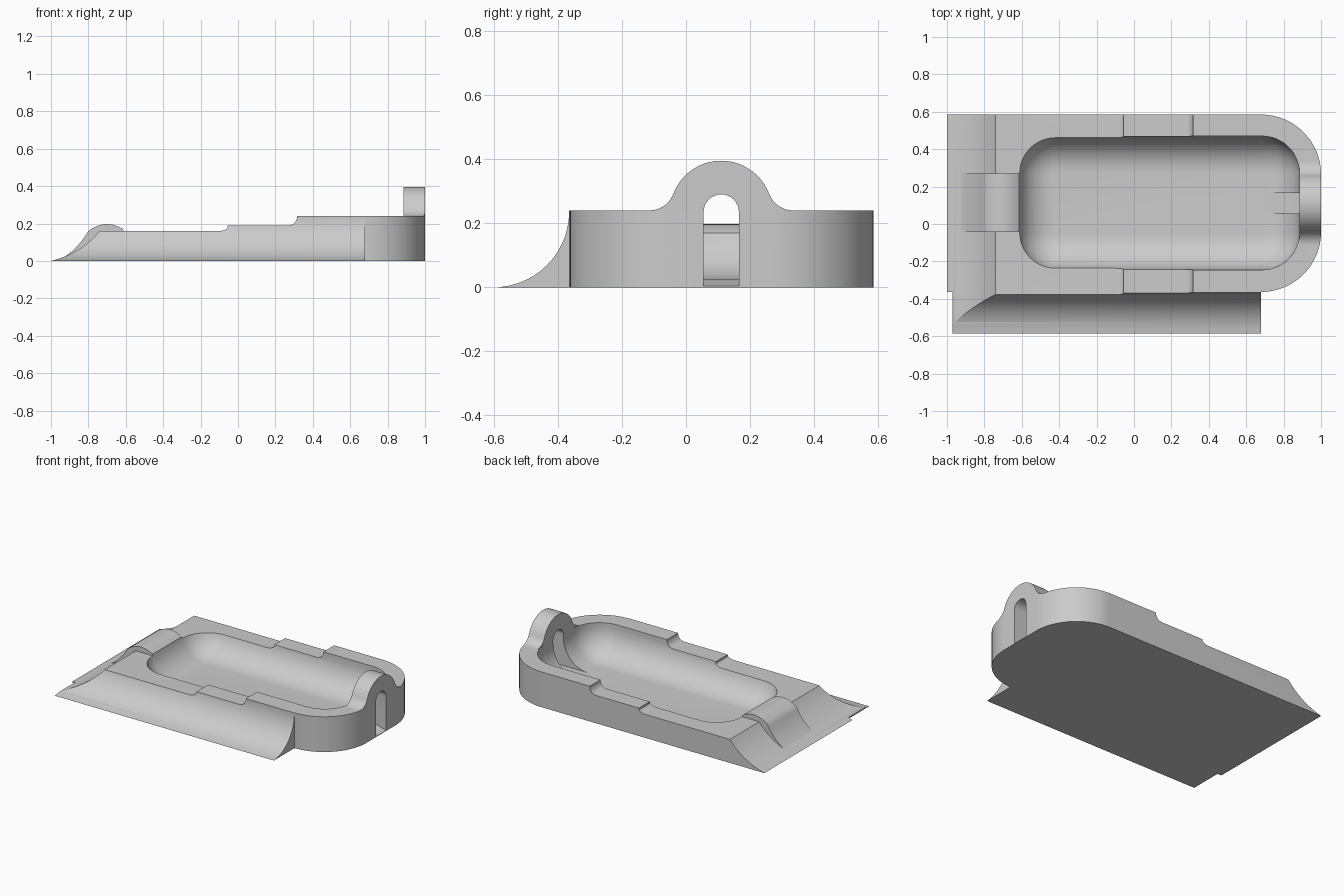
import bpy, bmesh
from math import sin, cos, pi, radians, atan2

if "Cube" in bpy.data.objects:
    bpy.data.objects.remove(bpy.data.objects["Cube"])


def loft(name, rings):
    """Closed solid through equal-length rings of 3D points."""
    bm = bmesh.new()
    vs = [[bm.verts.new(p) for p in r] for r in rings]
    n = len(vs[0])
    for a, b in zip(vs, vs[1:]):
        for i in range(n):
            j = (i + 1) % n
            bm.faces.new((a[i], a[j], b[j], b[i]))
    bm.faces.new(vs[0][::-1])
    bm.faces.new(vs[-1])
    bmesh.ops.recalc_face_normals(bm, faces=bm.faces)
    me = bpy.data.meshes.new(name)
    bm.to_mesh(me)
    bm.free()
    ob = bpy.data.objects.new(name, me)
    bpy.context.collection.objects.link(ob)
    return ob


def prism(name, pts, axis, a, b):
    place = {'x': lambda p, t: (t, p[0], p[1]),
             'y': lambda p, t: (p[0], t, p[1]),
             'z': lambda p, t: (p[0], p[1], t)}[axis]
    return loft(name, [[place(p, t) for p in pts] for t in (a, b)])


def arc(cx, cy, r, a0, a1, n=14):
    return [(cx + r * cos(a0 + (a1 - a0) * i / n),
             cy + r * sin(a0 + (a1 - a0) * i / n)) for i in range(n + 1)]


def bez(p, c, q, n=14):
    return [tuple((1 - t) ** 2 * p[k] + 2 * t * (1 - t) * c[k] + t * t * q[k] for k in (0, 1))
            for t in [i / n for i in range(n + 1)]]


def boolean(ob, other, op):
    other.hide_render = True
    m = ob.modifiers.new("cut", 'BOOLEAN')
    m.operation, m.object, m.solver = op, other, 'EXACT'
    bpy.context.view_layer.objects.active = ob
    bpy.ops.object.modifier_apply(modifier=m.name)
    bpy.data.objects.remove(other)


def rounded_rect(x0, x1, y0, y1, r, n=12):
    return (arc(x1 - r, y0 + r, r, -pi / 2, 0, n) + arc(x1 - r, y1 - r, r, 0, pi / 2, n)
            + arc(x0 + r, y1 - r, r, pi / 2, pi, n) + arc(x0 + r, y0 + r, r, pi, 1.5 * pi, n))


# side profile: curved ramp, then three stepped rim heights
side = bez((-1, 0), (-0.835, 0.042), (-0.74, 0.16))
side += bez((-0.105, 0.16), (-0.07, 0.16), (-0.055, 0.178), 6) + [(-0.055, 0.19)]
side += bez((0.265, 0.19), (0.305, 0.19), (0.315, 0.228), 8) + [(0.315, 0.24)]
side += [(1.1, 0.24), (1.1, 0)]
tray = prism("tray", side, 'y', -0.7, 0.7)

# raised spout over the ramp
spout = bez((-0.96, 0.004), (-0.865, 0.05), (-0.8, 0.16)) \
    + bez((-0.8, 0.16), (-0.7, 0.234), (-0.6, 0.16))[1:] + [(-0.6, 0.05), (-0.75, 0.003)]
boolean(tray, prism("spout", spout, 'y', -0.043, 0.27), 'UNION')

# arched lug on the round end, with flared feet
C, Z, R, r, d = 0.11, 0.235, 0.16, 0.08, 0.2245
t = atan2(0.085, d)
half = arc(C + d, 0.24 + r, r, -pi / 2, -pi + t, 10) + arc(C, Z, R, t, pi / 2, 16)[1:]
lug = [(C + d, 0.1)] + half + [(2 * C - y, z) for y, z in half[-2::-1]] + [(C - d, 0.1)]
boolean(tray, prism("lug", lug, 'x', 0.885, 1.08), 'UNION')

# plan outline with round end, plus the concave skirt along the front
plan = [(-1.05, -0.363), *arc(0.68, -0.043, 0.32, -pi / 2, 0, 24),
        *arc(0.68, 0.265, 0.32, 0, pi / 2, 24), (-1.05, 0.585)]
footprint = prism("footprint", plan, 'z', -0.1, 0.6)
skirt = [(-0.585, -0.05), (-0.585, 0)] + arc(-0.601, 0.236, 0.236, radians(-84), 0, 20) \
    + [(-0.365, 0.3), (-0.3, 0.3), (-0.3, -0.05)]
boolean(footprint, prism("skirt", skirt, 'x', -0.97, 0.68), 'UNION')
boolean(tray, footprint, 'INTERSECT')

# basin with deep rounded floor edges
F, zf, N = 0.19, 0.025, 12
rings = []
for i in range(N + 1):
    a = pi / 2 * i / N
    k = F * (1 - sin(a))
    rings.append([(x, y, zf + F * (1 - cos(a))) for x, y in
                  rounded_rect(-0.62 + k, 0.885 - k, -0.245 + k, 0.47 - k, 0.2 - k)])
rings.append([(x, y, 0.6) for x, y, _ in rings[-1]])
boolean(tray, loft("basin", rings), 'DIFFERENCE')

# round-topped slot through the lug, with a sloped sill
slot = [(0.055, 0.026)] + arc(C, 0.235, 0.055, pi, 0, 16) + [(0.165, 0.026)]
boolean(tray, prism("slot", slot, 'x', 0.69, 1.2), 'DIFFERENCE')
sill = [(0.93, 0.026), (1.0, 0.004), (1.1, 0.004), (1.1, 0.1), (0.93, 0.1)]
boolean(tray, prism("sill", sill, 'y', 0.055, 0.165), 'DIFFERENCE')

# smooth curves, sharp edges
bpy.ops.object.select_all(action='DESELECT')
tray.select_set(True)
bpy.context.view_layer.objects.active = tray
bpy.ops.object.shade_smooth_by_angle(angle=radians(25))
